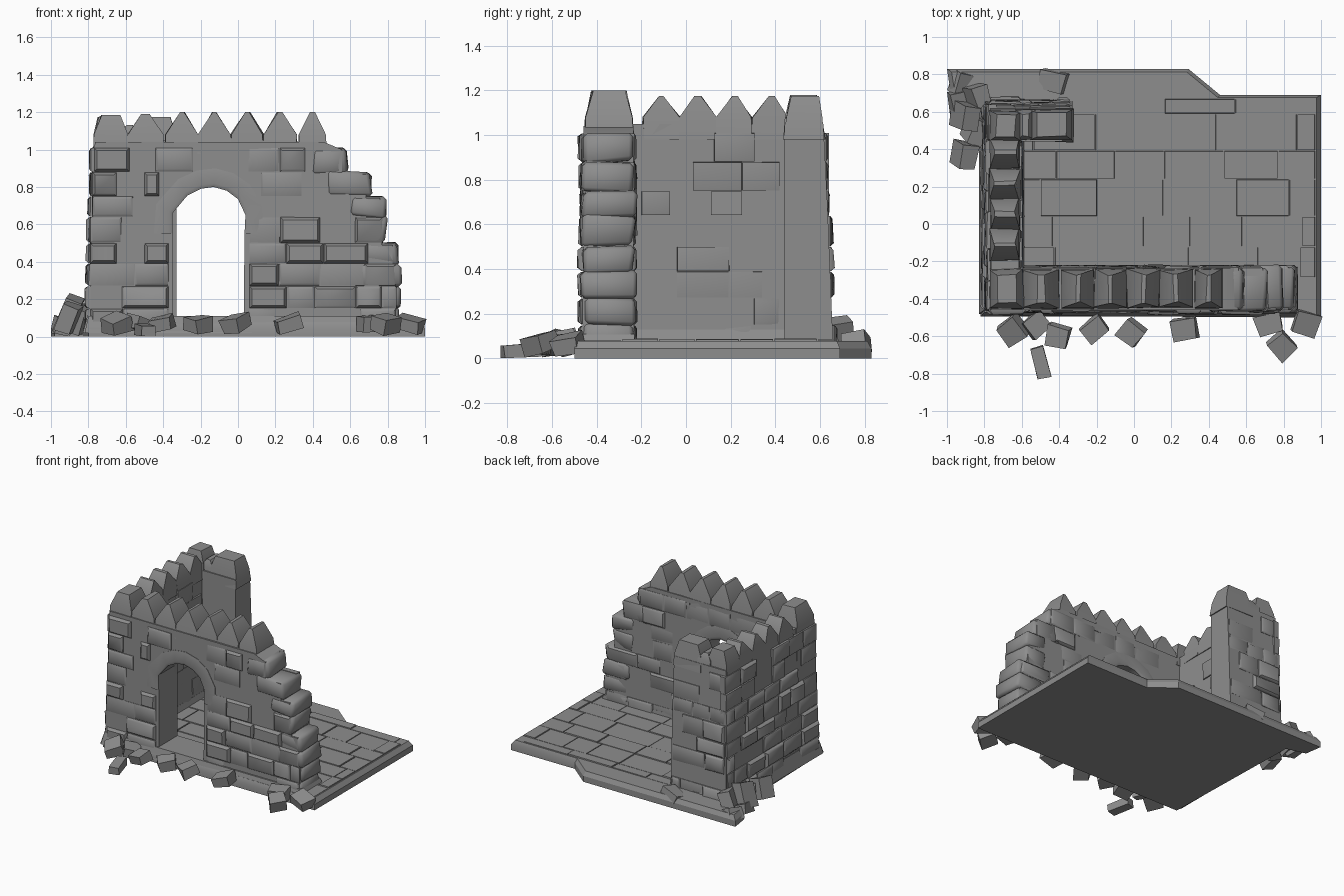
import bpy, bmesh, math, random
from mathutils import Vector, Matrix, Euler

if "Cube" in bpy.data.objects:
    bpy.data.objects.remove(bpy.data.objects["Cube"])

random.seed(7)
R = random.uniform
stone = bpy.data.materials.new("grey stone")
stone.diffuse_color = (0.27, 0.27, 0.27, 1)
stone.use_nodes = True
stone.node_tree.nodes["Principled BSDF"].inputs["Base Color"].default_value = stone.diffuse_color


def finish(bm, name, angle=38):
    bmesh.ops.recalc_face_normals(bm, faces=bm.faces)
    me = bpy.data.meshes.new(name)
    bm.to_mesh(me)
    bm.free()
    me.materials.append(stone)
    ob = bpy.data.objects.new(name, me)
    bpy.context.collection.objects.link(ob)
    bpy.ops.object.select_all(action='DESELECT')
    bpy.context.view_layer.objects.active = ob
    ob.select_set(True)
    bpy.ops.object.shade_smooth_by_angle(angle=math.radians(angle))


def loft(bm, rings):
    """Skin a list of equal-length closed rings and cap both ends."""
    vs = [[bm.verts.new(p) for p in r] for r in rings]
    n = len(rings[0])
    for a, b in zip(vs, vs[1:]):
        for i in range(n):
            j = (i + 1) % n
            bm.faces.new((a[i], a[j], b[j], b[i]))
    bm.faces.new(vs[0][::-1])
    bm.faces.new(vs[-1])


def block(bm, c, s, rot=(0, 0, 0), jit=0.012):
    """Rough stone block."""
    m = Matrix.Translation(c) @ Euler([math.radians(a) for a in rot]).to_matrix().to_4x4() @ Matrix.Diagonal((*s, 1))
    for v in bmesh.ops.create_cube(bm, size=1, matrix=m)['verts']:
        v.co += Vector((R(-jit, jit), R(-jit, jit), R(-jit, jit)))
        v.co.z = max(v.co.z, 0.0)


def rect(x0, x1, y0, y1, z):
    return [(x0, y0, z), (x1, y0, z), (x1, y1, z), (x0, y1, z)]


def facing(bm, origin, u, n, a, b, z0, z1, depth=0.03, fill=0.75):
    """One course of raised stones between a and b along direction u."""
    x = a
    while x < b - 0.04:
        w = min(R(0.13, 0.24), b - x)
        if b - x - w < 0.07:
            w = b - x
        if random.random() < fill:
            d = R(0.4, 1) * depth
            rings = []
            for off, ins in ((-0.04, 0), (d * 0.4, 0.002), (d, 0.016)):
                l, r, lo, hi = x + ins, x + w - ins, z0 + ins, z1 - ins
                rings.append([Vector(origin) + Vector(u) * p + Vector(n) * (off + R(-.004, .004)) + Vector((0, 0, q))
                              for p, q in ((l, lo), (r, lo), (r, hi), (l, hi))])
            loft(bm, rings)
        x += w


# Floor slab with worn bevelled rim
outline = [(-0.8, -0.49), (1, -0.5), (1, 0.69), (0.46, 0.69), (0.29, 0.83), (-1, 0.83), (-0.98, 0.7), (-0.83, 0.66)]
bm = bmesh.new()
loft(bm, [[(x * k, 0.12 + (y - 0.12) * k, z) for x, y in outline] for z, k in ((0, 1), (0.045, 1), (0.078, 0.975))])
finish(bm, "floor_slab", 25)

# Paving stones, barely raised
bm = bmesh.new()
y = -0.46
while y < 0.6:
    h = min(R(0.15, 0.22), 0.67 - y)
    x = -0.75
    while x < 0.9:
        w = min(R(0.2, 0.4), 0.97 - x)
        loft(bm, [rect(x, x + w, y, y + h, 0.05), rect(x + .004, x + w - .004, y + .004, y + h - .004, R(.079, .089))])
        x += w
    y += h
finish(bm, "paving_stones", 25)

# Broken right end: (right edge, top of course)
ends = [(.865, .15), (.87, .27), (.865, .39), (.85, .5), (.795, .64), (.785, .75), (.71, .88), (.58, 1.01)]

# Front wall with arched doorway, stepped down to the right
arc = [(0.035, 0.55), (0.04, 0.65), (0, 0.735), (-0.06, 0.78), (-0.13, 0.8), (-0.2, 0.79), (-0.27, 0.755), (-0.35, 0.66), (-0.35, 0.55)]
prof = [(-0.79, 0.03), (-0.775, 0.9), (-0.765, 1.04), (0.46, 1.04)]
for (e, top), (_, low) in zip(ends[::-1], ends[-2::-1] + [(0, .03)]):
    prof += [(e - .025, top - .01), (e - .025, low - .0095)]
prof += [(0.03, prof[-1][1])] + arc + [(-0.35, 0.03)]
bm = bmesh.new()
loft(bm, [[(x, yy, z) for x, z in prof] for yy in (-0.46, -0.235)])
finish(bm, "front_wall")

# Left wall and short back wall, leaning inward with height
levels = ((0.03, 0), (0.7, 0.6), (1.05, 1))
bm = bmesh.new()
loft(bm, [rect(-.8 + .035 * k, -.6 - .015 * k, -.46 + .01 * k, .66 - .05 * k, z) for z, k in levels])
finish(bm, "left_wall")
bm = bmesh.new()
loft(bm, [rect(-.79 + .02 * k, -.33, .44, .66 - .045 * k, z) for z, k in levels])
finish(bm, "back_wall_stub")

# Raised stone courses on all wall faces
bm = bmesh.new()
z0 = 0.05
for e, z1 in ends:
    e -= 0.02
    if z0 < 0.6:
        spans = [(-0.79, -0.37), (0.06, e)]
    elif z0 < 0.8:
        spans = [(-0.78, -0.42), (0.12, e)]
    else:
        spans = [(-0.77, e)]
    X, Y, lean = Vector((1, 0, 0)), Vector((0, 1, 0)), 0.025 * z0
    for a, b in spans:
        facing(bm, Y * -0.455, X, -Y, a, b, z0, z1)
        facing(bm, Y * -0.24, X, Y, max(a, -0.6), b, z0, z1, 0.02, 0.6)
    facing(bm, X * (lean - 0.798), Y, -X, -0.46, 0.64, z0, z1, 0.025)
    facing(bm, X * -0.602, Y, X, -0.2, 0.42, z0, z1, 0.008, 0.4)
    facing(bm, Y * (0.658 - lean * 1.8), X, Y, -0.78, -0.34, z0, z1, 0.025)
    z0 = z1
finish(bm, "raised_wall_stones", 45)

# Stepped stones closing the broken end
bm = bmesh.new()
z0 = 0.04
for x1, z1 in ends:
    w = R(0.17, 0.23)
    block(bm, (x1 - w / 2, -0.347, (z0 + z1) / 2), (w, 0.235, z1 - z0 + 0.004), jit=0.014)
    z0 = z1
bmesh.ops.bevel(bm, geom=bm.edges[:], offset=0.018, segments=1, affect='EDGES')
finish(bm, "broken_end_stones", 50)

# Arch ring around the doorway, both faces
bm = bmesh.new()
for yy, s in ((-0.455, -1), (-0.24, 1)):
    rings = []
    up = Vector((0, s, 0))
    for x, z in arc:
        d = Vector((x + 0.155, 0, z - 0.55)).normalized()
        p = Vector((x, yy, z))
        o = p + d * 0.1
        rings.append([p - up * 0.03, o - up * 0.03, o + up * 0.008, p + d * .02 + up * R(.016, .024), p + up * 0.01])
    loft(bm, rings)
finish(bm, "arch_ring", 45)


# Battlement stones along the wall tops
def merlon(bm, cx, cy, w, t, top, along_x=True, ridge=0.025):
    rings = []
    for z, ww, tt in ((0.98, w, t), (1.08, w * .98, t * .93), (top, ridge, t * .68)):
        a, b = (ww / 2, tt / 2) if along_x else (tt / 2, ww / 2)
        rings.append([(x + R(-.006, .006), y + R(-.006, .006), zz)
                      for x, y, zz in rect(cx - a, cx + a, cy - b, cy + b, z)])
    loft(bm, rings)


bm = bmesh.new()
for i in range(5):
    merlon(bm, -0.3 + 0.175 * i, -0.345, 0.178 if i < 4 else 0.15, 0.22, 1.2)
merlon(bm, -0.495, -0.345, 0.19, 0.22, 1.19, ridge=0.04)
for i in range(4):
    merlon(bm, -0.69, -0.11 + 0.163 * i, 0.165, 0.165, 1.175, False)
merlon(bm, -0.68, -0.345, 0.18, 0.22, 1.185, ridge=0.1)
merlon(bm, -0.685, 0.525, 0.17, 0.17, 1.18, ridge=0.1)
merlon(bm, -0.44, 0.53, 0.23, 0.18, 1.175, ridge=0.16)
merlon(bm, -0.58, 0.53, 0.1, 0.17, 1.13)
finish(bm, "battlements", 45)

# Fallen rubble: front row, then the left and back heaps
bm = bmesh.new()
for x, y, turn in ((-.65, -.57, 35), (-.52, -.54, 40), (-.41, -.6, -15), (-.21, -.56, 40), (-.01, -.58, -40),
                   (.27, -.56, 8), (.79, -.65, 40), (.72, -.53, 15), (.92, -.53, -15), (-.43, .76, -15)):
    block(bm, (x, y, 0.068), (R(.11, .14), R(.1, .13), .075), (R(5, 18), R(-25, 25), turn), 0.008)
block(bm, (-.5, -.74, .035), (.07, .17, .06), (4, 0, 15), 0.003)
for x, y, z in ((-.92, .75, .05), (-.9, .58, .12), (-.85, .5, .09), (-.91, .37, .1), (-.94, .64, .05), (-.84, .68, .1)):
    block(bm, (x, y, z), (.09, .13, z * 1.5), (10, 22, R(-20, 40)), 0.008)
finish(bm, "rubble")

# Worn footing along the outside of the walls
bm = bmesh.new()
loft(bm, [rect(-.82, .9, -.495, -.225, .02), rect(-.8, .86, -.472, -.232, .11)])
loft(bm, [rect(-.83, -.57, -.48, .68, .02), rect(-.8, -.6, -.46, .66, .13)])
finish(bm, "wall_footing")
